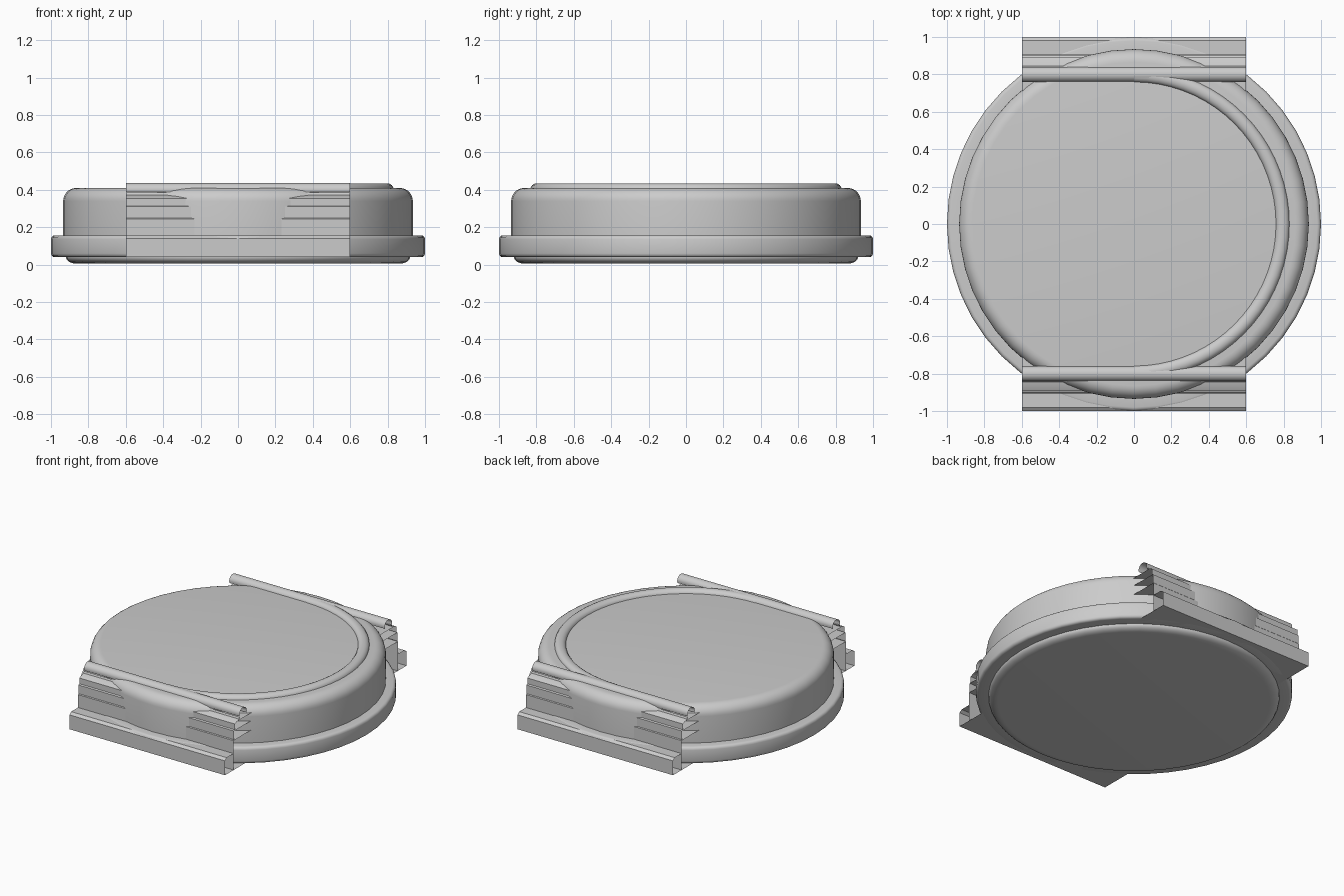
import bpy, bmesh
from math import radians, sin, cos, pi

cube = bpy.data.objects.get("Cube")
if cube:
    bpy.data.objects.remove(cube, do_unlink=True)

grey = bpy.data.materials.new("light_grey")
grey.use_nodes = True
colour = (0.6, 0.6, 0.6, 1)
grey.diffuse_color = colour
grey.node_tree.nodes["Principled BSDF"].inputs["Base Color"].default_value = colour


def finish(name, bm, angle=35):
    bmesh.ops.remove_doubles(bm, verts=bm.verts, dist=0.0001)
    me = bpy.data.meshes.new(name)
    bm.to_mesh(me)
    bm.free()
    ob = bpy.data.objects.new(name, me)
    bpy.context.collection.objects.link(ob)
    me.materials.append(grey)
    bpy.ops.object.select_all(action='DESELECT')
    bpy.context.view_layer.objects.active = ob
    ob.select_set(True)
    bpy.ops.object.shade_smooth_by_angle(angle=radians(angle))
    return ob


def lathe(name, profile, start=0, sweep=360, steps=48):
    """Sweep an (r, z) profile about the vertical axis."""
    bm = bmesh.new()
    turn = radians(start)
    vs = [bm.verts.new((r * cos(turn), r * sin(turn), z)) for r, z in profile]
    es = [bm.edges.new(pair) for pair in zip(vs, vs[1:])]
    bmesh.ops.spin(bm, geom=vs + es, cent=(0, 0, 0), axis=(0, 0, 1),
                   angle=radians(sweep), steps=steps)
    bmesh.ops.remove_doubles(bm, verts=bm.verts, dist=0.0001)
    bmesh.ops.recalc_face_normals(bm, faces=bm.faces)
    return finish(name, bm)


def arc(cx, cz, rx, rz, a0, a1, n=5):
    angles = [radians(a0 + (a1 - a0) * i / n) for i in range(n + 1)]
    return [(cx + rx * cos(a), cz + rz * sin(a)) for a in angles]


def strip(name, side, profile, half=0.6):
    """Extrude an open (y, z) profile along x as a thin sheet."""
    bm = bmesh.new()
    rows = [[bm.verts.new((x, side * y, z)) for y, z in profile]
            for x in (-half, half)]
    for i in range(len(profile) - 1):
        quad = [rows[0][i], rows[1][i], rows[1][i + 1], rows[0][i + 1]]
        bm.faces.new(quad if side < 0 else quad[::-1])
    return finish(name, bm, 30)


# Round body: base pan, flange and domed lid
lathe("base_pan", [(0, 0.005), (0.86, 0.005)]
      + arc(0.86, 0.04, 0.06, 0.035, -75, 0) + [(0.92, 0.06)])
lathe("flange", [(0.9, 0.04)] + arc(0.98, 0.06, 0.02, 0.02, -90, 0, 3)
      + arc(0.98, 0.137, 0.02, 0.02, 0, 90, 3) + [(0.92, 0.157)])
lathe("lid", [(0.935, 0.15)] + arc(0.865, 0.34, 0.07, 0.07, 0, 90, 7)
      + [(0, 0.41)])

# Raised bead around one half of the lid
lathe("half_bead", arc(0.795, 0.405, 0.037, 0.03, 0, 180, 8), -90, 180, 36)

# Open sheet rails with a box foot, ribbed web and rolled top
foot = [(0.7, 0.04), (1, 0.04), (1, 0.14), (0.98, 0.155), (0.905, 0.155)]
web = [(0.905, 0.04), (0.905, 0.245), (0.9, 0.25), (0.9, 0.31),
       (0.89, 0.315), (0.89, 0.355), (0.87, 0.365), (0.845, 0.372),
       (0.84, 0.385)]
roll = arc(0.8, 0.4, 0.04, 0.037, -20, 200, 10)
for label, side in (("front", -1), ("back", 1)):
    strip(label + "_rail_foot", side, foot)
    strip(label + "_rail_web", side, web)
    strip(label + "_rail_roll", side, roll)
    for i, (y, z) in enumerate([(0.905, 0.245), (0.9, 0.31), (0.87, 0.365)]):
        strip(f"{label}_rail_rib_{i + 1}", side, [(0.69, z), (y, z)])
